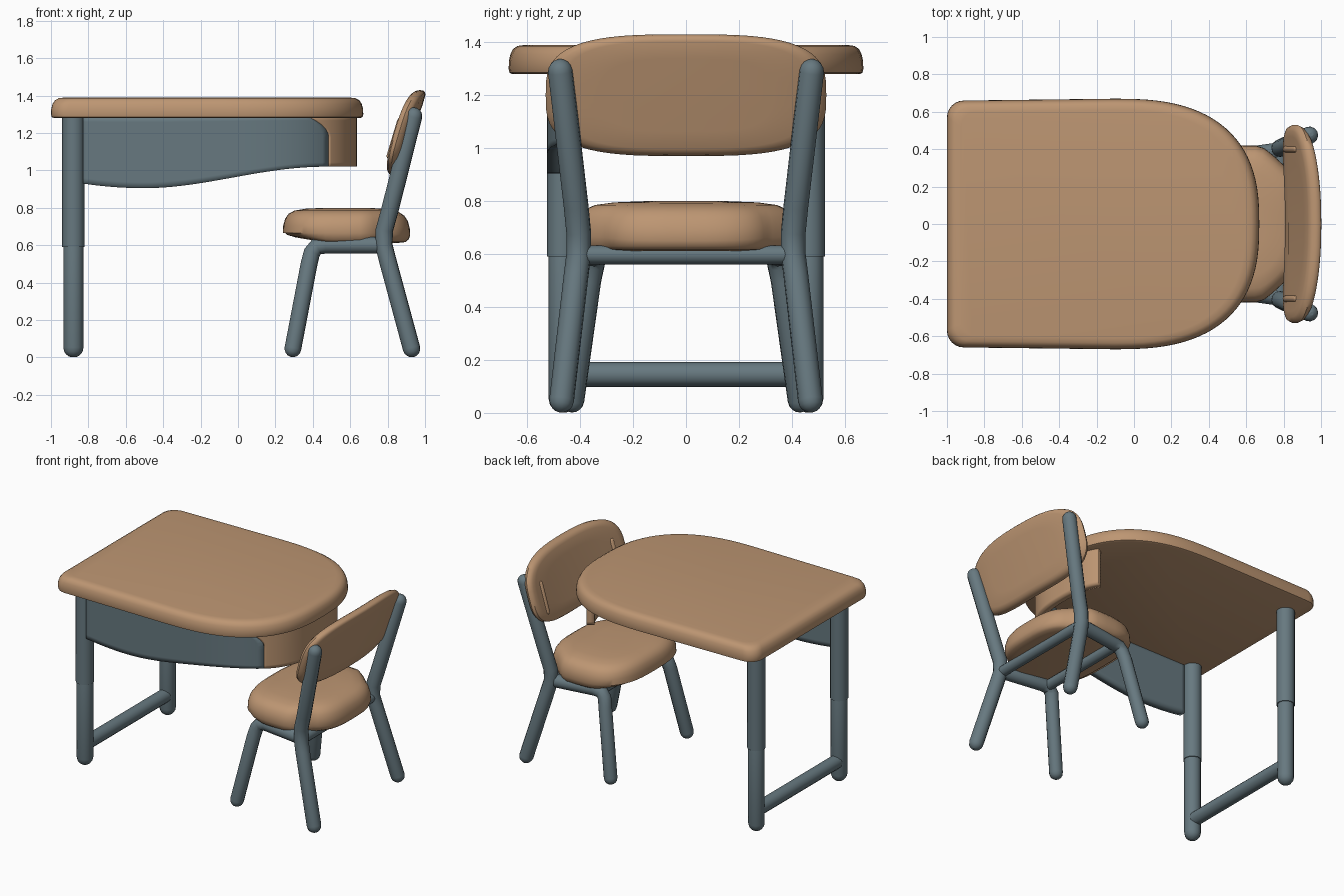
import bpy, bmesh
from math import sin, cos, acos, pi, radians
from mathutils import Vector

if "Cube" in bpy.data.objects:
    bpy.data.objects.remove(bpy.data.objects["Cube"])


def material(name, rgb):
    m = bpy.data.materials.new(name)
    m.use_nodes = True
    m.diffuse_color = (*rgb, 1)
    m.node_tree.nodes["Principled BSDF"].inputs["Base Color"].default_value = (*rgb, 1)
    return m


wood = material("warm_tan", (0.51, 0.305, 0.17))
steel = material("slate_blue", (0.135, 0.19, 0.215))


def finish(obj, mat):
    obj.data.materials.clear()
    obj.data.materials.append(mat)
    bpy.ops.object.select_all(action="DESELECT")
    obj.select_set(True)
    bpy.context.view_layer.objects.active = obj
    bpy.ops.object.shade_smooth_by_angle(angle=radians(40))


def mesh_object(name, bm, mat):
    bmesh.ops.recalc_face_normals(bm, faces=bm.faces)
    me = bpy.data.meshes.new(name)
    bm.to_mesh(me)
    bm.free()
    obj = bpy.data.objects.new(name, me)
    bpy.context.collection.objects.link(obj)
    finish(obj, mat)
    return obj


def tube(name, points, r, mat=steel, domed=True):
    """Round bar through points, with domed or flat ends."""
    pts = [Vector(p) for p in points]
    path = [(p, 1) for p in pts]
    if domed:
        def dome(tip, inner):
            d = (tip - inner).normalized()
            return [(tip + d * r * (sin(a) - 1), cos(a))
                    for a in (radians(k) for k in (0, 25, 45, 62, 78))]
        path = dome(pts[0], pts[1])[::-1] + path[1:-1] + dome(pts[-1], pts[-2])
    cu = bpy.data.curves.new(name, "CURVE")
    cu.dimensions = "3D"
    cu.bevel_depth = r
    cu.bevel_resolution = 4
    cu.use_fill_caps = True
    sp = cu.splines.new("POLY")
    sp.points.add(len(path) - 1)
    for sp_pt, (p, rad) in zip(sp.points, path):
        sp_pt.co = (*p, 1)
        sp_pt.radius = rad
    obj = bpy.data.objects.new(name, cu)
    bpy.context.collection.objects.link(obj)
    bpy.ops.object.select_all(action="DESELECT")
    obj.select_set(True)
    bpy.context.view_layer.objects.active = obj
    bpy.ops.object.convert(target="MESH")
    finish(bpy.context.view_layer.objects.active, mat)


def power(v, e):
    return (1 if v >= 0 else -1) * abs(v) ** e


def oval(a, b, n, count=64):
    """Superellipse outline."""
    return [(a * power(cos(t), 2 / n), b * power(sin(t), 2 / n))
            for t in (2 * pi * i / count for i in range(count))]


def loft(name, outline, levels, place, mat):
    """Stack scaled copies of an outline; place maps (u, v, height) to 3D."""
    bm = bmesh.new()
    rings = [[bm.verts.new(place(u * s, v * s, h)) for u, v in outline]
             for s, h in levels]
    n = len(outline)
    for lo, hi in zip(rings, rings[1:]):
        for i in range(n):
            j = (i + 1) % n
            bm.faces.new((lo[i], lo[j], hi[j], hi[i]))
    bm.faces.new(rings[0])
    bm.faces.new(rings[-1])
    return mesh_object(name, bm, mat)


# Tabletop: square end with small corners, rounded end toward the chair
half = [(-0.1 + 0.77 * sin(t) ** 0.77, 0.67 * cos(t) ** 0.77)
        for t in (pi / 2 * i / 24 for i in range(24, -1, -1))]
half += [(-0.91 - 0.09 * sin(t), 0.57 + 0.09 * cos(t))
         for t in (pi / 2 * i / 6 for i in range(7))]
top_outline = half + [(x, -y) for x, y in half[:0:-1]]
top_outline = [(x + 0.165, y) for x, y in top_outline]
loft("tabletop", top_outline,
     [(0.98, 1.28), (0.995, 1.285), (1, 1.3), (0.998, 1.33), (0.99, 1.355),
      (0.975, 1.375), (0.95, 1.386), (0.91, 1.39)],
     lambda u, v, h: (u - 0.165, v, h), wood)

# Table legs with telescoping sleeves, and foot bar
for side, y in (("right", -0.465), ("left", 0.465)):
    tube(f"table_leg_{side}", [(-0.88, y, 0), (-0.88, y, 0.7)], 0.054)
    tube(f"table_leg_sleeve_{side}", [(-0.88, y, 0.59), (-0.88, y, 1.3)], 0.06, domed=False)
tube("foot_bar", [(-0.88, -0.465, 0.145), (-0.88, 0.465, 0.145)], 0.047, domed=False)


# Apron: one curved band, blue along the side and tan around the end
def seam(z):
    return 0.47 - 9 * max(0, z - 1.18) ** 2


def apron_point(t):
    return 0.61 * cos(t) ** 0.77, 0.5 * power(sin(t), 0.77)


def seam_angle(z):
    return -acos((seam(z) / 0.61) ** 1.3)


def panel_bottom(x):
    t = min(1, max(0, (x + 0.5) / 0.95))
    return 0.905 + 0.115 * t * t * (3 - 2 * t) + 0.025 * (max(0, -0.5 - x) / 0.33) ** 2


def side_point(a, b):
    x = -0.83 + 1.3 * a
    z = panel_bottom(x)
    z += (1.29 - z) * b
    x = -0.83 + (seam(z) + 0.83) * a
    y = -0.5 * (1 - (max(0, x) / 0.61) ** 2.6) ** (1 / 2.6)
    return x, y, z


def end_point(a, b):
    z = 1.02 + 0.27 * b
    start = seam_angle(z)
    return (*apron_point(start + (0.55 - start) * a), z)


def band(name, point, mat, cols=40, rows=12):
    bm = bmesh.new()
    grid = [[bm.verts.new(point(i / cols, j / rows)) for j in range(rows + 1)]
            for i in range(cols + 1)]
    for i in range(cols):
        for j in range(rows):
            bm.faces.new((grid[i][j], grid[i + 1][j], grid[i + 1][j + 1], grid[i][j + 1]))
    obj = mesh_object(name, bm, mat)
    mod = obj.modifiers.new("thickness", "SOLIDIFY")
    mod.thickness = 0.05
    mod.offset = 0


band("apron_side", side_point, steel)
band("apron_end", end_point, wood)


# Chair seat: soft cushion shape, narrower and lower at the rear
def seat_place(u, v, h):
    rear = min(1, max(0, (u - 0.1) / 0.12))
    v *= 1 - 0.17 * rear
    drop = 0.6 * max(0, u - 0.15) ** 2 * (h > 0.66)
    front = 0.35 * max(0, -u - 0.1) * (h < 0.66)
    return u + 0.58, v, h - 0.7 * drop + 0.5 * front


loft("chair_seat", oval(0.34, 0.42, 3),
     [(0.8, 0.612), (0.93, 0.617), (0.975, 0.63), (1, 0.665), (0.995, 0.705), (0.965, 0.742),
      (0.91, 0.768), (0.82, 0.785), (0.65, 0.795), (0.35, 0.8)], seat_place, wood)


# Chair backrest: tilted, with its ends curving forward
def back_place(u, v, h):
    return 0.905 + 0.3 * v - 0.16 * u * u + h, u, 1.2 + v


loft("chair_backrest", oval(0.53, 0.23, 3.2),
     [(0.6, -0.037), (0.88, -0.036), (0.94, -0.031), (0.98, -0.02), (1, 0),
      (0.98, 0.02), (0.94, 0.031), (0.88, 0.036), (0.6, 0.037)], back_place, wood)

# Chair frame, mirrored
for side, s in (("right", -1), ("left", 1)):
    tube(f"chair_back_post_{side}",
         [(0.94, s * 0.475, 0.003), (0.80, s * 0.415, 0.52), (0.78, s * 0.405, 0.6),
          (0.782, s * 0.405, 0.68), (0.81, s * 0.415, 0.78), (0.95, s * 0.48, 1.335)], 0.047)
    tube(f"chair_front_leg_{side}",
         [(0.285, s * 0.435, 0.003), (0.38, s * 0.365, 0.5), (0.395, s * 0.352, 0.56),
          (0.42, s * 0.347, 0.592), (0.47, s * 0.347, 0.6), (0.80, s * 0.395, 0.6)], 0.045)
    tube(f"backrest_fastener_{side}",
         [back_place(s * 0.4, -0.14, -0.03), back_place(s * 0.4, 0.08, -0.03)], 0.018, wood)
for name, x, w in (("front", 0.44, 0.34), ("rear", 0.78, 0.4)):
    tube(f"chair_{name}_crossbar", [(x, -w, 0.597), (x, w, 0.597)], 0.036, domed=False)
